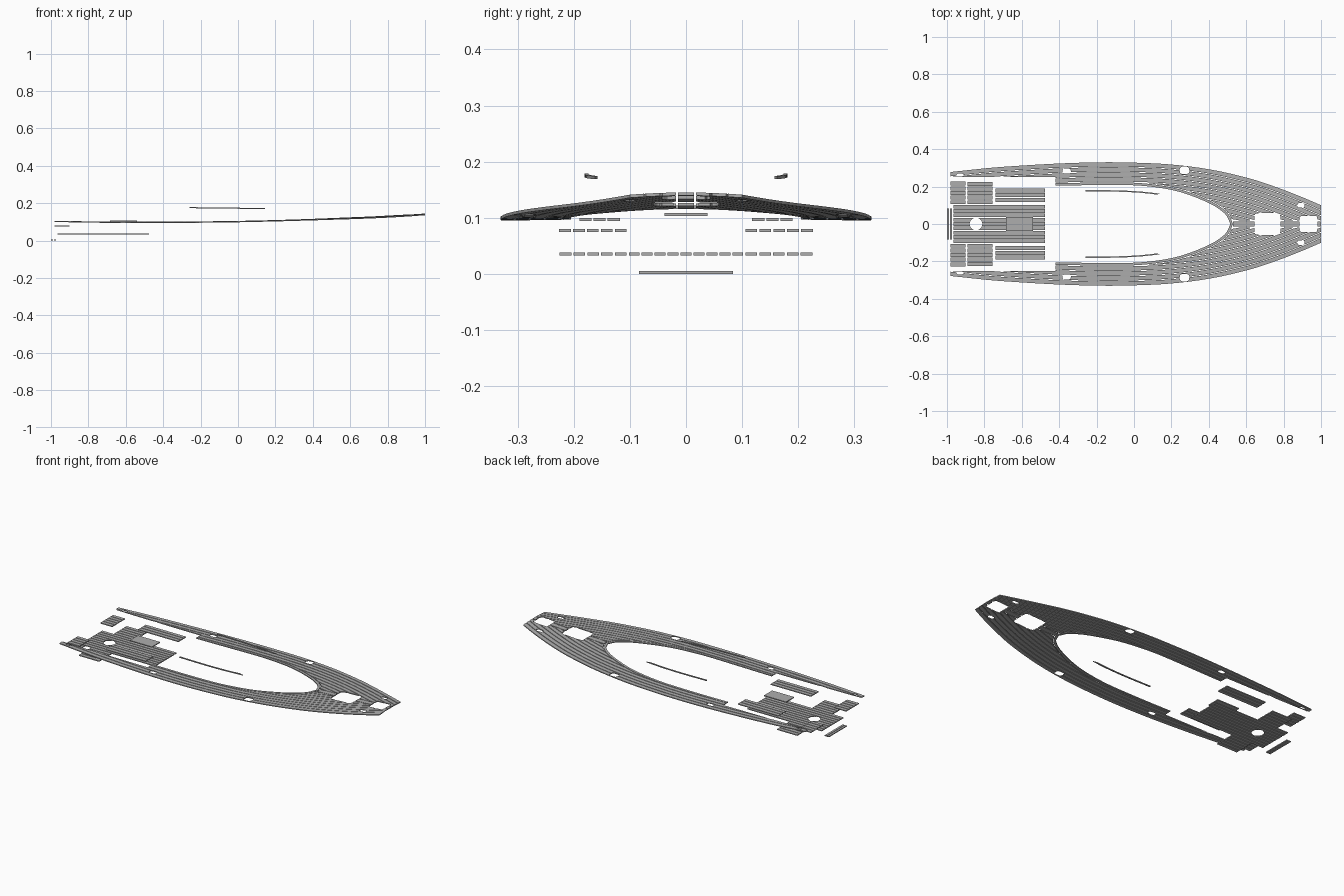
import bpy, bmesh, math
from mathutils import Vector

if "Cube" in bpy.data.objects:
    bpy.data.objects.remove(bpy.data.objects["Cube"], do_unlink=True)

THICK, PITCH, GAP = 0.0055, 0.0265, 0.0038

grey = bpy.data.materials.new("weathered grey planking")
grey.use_nodes = True
grey.diffuse_color = (0.42, 0.42, 0.42, 1)
grey.node_tree.nodes["Principled BSDF"].inputs["Base Color"].default_value = grey.diffuse_color


def finish(bm, name):
    bmesh.ops.recalc_face_normals(bm, faces=bm.faces)
    mesh = bpy.data.meshes.new(name)
    bm.to_mesh(mesh)
    bm.free()
    mesh.materials.append(grey)
    obj = bpy.data.objects.new(name, mesh)
    bpy.context.collection.objects.link(obj)
    return obj


def smooth(points, steps=5):
    """Catmull-Rom curve through plan points."""
    p = [Vector(q) for q in points]
    p = [2 * p[0] - p[1]] + p + [2 * p[-1] - p[-2]]
    out = []
    for a, b, c, d in zip(p, p[1:], p[2:], p[3:]):
        for i in range(steps):
            t = i / steps
            out.append(b + 0.5 * t * (c - a + t * (2 * a - 5 * b + 4 * c - d + t * (3 * (b - c) + d - a))))
    return out + [p[-2]]


def sheer(x, y):
    """Top height of the deck, with a crown that grows towards the bow."""
    rise = (0.0213 if x > -0.4 else 0.011) * (x + 0.4) ** 2
    return 0.1035 + rise - (0.03 + 0.37 * max(x, 0) ** 4) * y * y


def ribbon(bm, side_a, side_b, height=sheer):
    """Solid plank between two plan curves."""
    rings = []
    for a, b in zip(side_a, side_b):
        za, zb = height(*a), height(*b)
        corners = ((a, za), (b, zb), (b, zb - THICK), (a, za - THICK))
        rings.append([bm.verts.new((p[0], p[1], z)) for p, z in corners])
    for r, s in zip(rings, rings[1:]):
        for i in range(4):
            j = (i + 1) % 4
            bm.faces.new((r[i], r[j], s[j], s[i]))
    bm.faces.new(rings[0])
    bm.faces.new(rings[-1])


def mirrored_ribbon(bm, a, b, height=sheer):
    for s in (1, -1):
        ribbon(bm, [(p[0], s * p[1]) for p in a], [(p[0], s * p[1]) for p in b], height)


def prism(bm, outline, z0=-0.1, z1=0.3):
    low = [bm.verts.new((p[0], p[1], z0)) for p in outline]
    high = [bm.verts.new((p[0], p[1], z1)) for p in outline]
    bm.faces.new(low)
    bm.faces.new(high)
    for i in range(len(low)):
        j = (i + 1) % len(low)
        bm.faces.new((low[i], low[j], high[j], high[i]))


def rounded(x, y, rx, ry, power=0.35, n=24):
    """Rounded rectangle, or an ellipse when power is 1."""
    pts = []
    for i in range(n):
        t = math.tau * (i + 0.5) / n
        c, s = math.cos(t), math.sin(t)
        pts.append((x + rx * math.copysign(abs(c) ** power, c),
                    y + ry * math.copysign(abs(s) ** power, s)))
    return pts


def cut(obj, cutter):
    mod = obj.modifiers.new("openings", "BOOLEAN")
    mod.object, mod.operation, mod.solver = cutter, "DIFFERENCE", "EXACT"
    bpy.context.view_layer.update()
    result = bpy.data.meshes.new_from_object(obj.evaluated_get(bpy.context.evaluated_depsgraph_get()))
    obj.modifiers.clear()
    obj.data = result
    bpy.data.objects.remove(cutter, do_unlink=True)


# Plan curves of the hull edge and the cabin opening
hull = smooth([(-.98, .278), (-.77, .3), (-.59, .313), (-.39, .324), (-.18, .33), (0, .328), (.2, .318),
               (.41, .291), (.62, .243), (.78, .19), (.91, .139), (1, .1)], 4)
cabin = smooth([(-.42, .205), (-.2, .208), (0, .207), (.14, .193), (.25, .17), (.35, .134),
                (.43, .096), (.49, .05), (.515, 0)])


def tangent(curve, i):
    return (curve[min(i + 1, len(curve) - 1)] - curve[max(i - 1, 0)]).normalized()


def outward(curve, d):
    out = []
    for i, p in enumerate(curve):
        t = tangent(curve, i)
        n = Vector((-t.y, t.x))
        if i == len(curve) - 1:
            n = Vector((1, 0))
        out.append(p + n * d)
    return out


def hull_offset(d):
    out = []
    for i, p in enumerate(hull):
        t = tangent(hull, i)
        out.append(Vector((p.x, max(p.y - d / t.x, 0.0175))))
    return out


# Curved deck planks, following the hull edge
bm = bmesh.new()
for k in range(13):
    outer, inner = hull_offset(k * PITCH), hull_offset((k + 1) * PITCH - GAP)
    run = [(a, b) for a, b in zip(outer, inner) if a.y - b.y > 0.002]
    if len(run) > 1:
        mirrored_ribbon(bm, [r[0] for r in run], [r[1] for r in run])

# Straight king plank on the centre line
xs = [0.53 + 0.047 * i for i in range(11)]
ribbon(bm, [(x, 0.0145) for x in xs], [(x, -0.0145) for x in xs])
deck = finish(bm, "deck_planks")

# Cabin and cockpit opening, hatches and fittings cut out of the deck
bm = bmesh.new()
half = [(-1.1, .252), (-.42, .252)] + [tuple(p) for p in outward(cabin, 0.017)]
prism(bm, half + [(x, -y) for x, y in reversed(half[:-1])])
prism(bm, rounded(.713, 0, .07, .058, .25))
prism(bm, rounded(.933, 0, .047, .043, .2))
for s in (1, -1):
    prism(bm, rounded(.27, s * .287, .025, .02, .6))
    prism(bm, rounded(-.36, s * .283, .022, .014, .6))
    prism(bm, rounded(.893, s * .1, .02, .012, .6))
    prism(bm, rounded(-.93, s * .262, .018, .008, .6))
cut(deck, finish(bm, "deck_cutter"))

# Margin plank around the cabin opening
bm = bmesh.new()
mirrored_ribbon(bm, cabin, outward(cabin, 0.0135))
finish(bm, "cabin_margin")


def plank_set(name, x0, x1, y0, y1, z, count, mirror=False):
    """Row of straight planks running fore and aft."""
    bm = bmesh.new()
    pitch = (y1 - y0 + GAP) / count
    for k in range(count):
        a = y0 + k * pitch
        b = a + pitch - GAP
        sides = [(x0, a), (x1, a)], [(x0, b), (x1, b)]
        (mirrored_ribbon if mirror else ribbon)(bm, *sides, lambda x, y: z)
    return finish(bm, name)


# Cockpit sole with a round opening
sole = plank_set("cockpit_sole", -.965, -.475, -.102, .102, .0385, 9)
bm = bmesh.new()
prism(bm, rounded(-.845, 0, .034, .034, 1))
cut(sole, finish(bm, "sole_cutter"))

# Side floors, seats and the table
plank_set("side_floors", -.89, -.757, .106, .225, .0385, 5, True)
plank_set("stern_seats", -.98, -.902, .106, .226, .08, 5, True)
plank_set("side_seats", -.74, -.475, .118, .19, .1, 3, True)
plank_set("cockpit_table", -.685, -.54, -.038, .038, .109, 1)

# Stern step of two planks laid across
bm = bmesh.new()
for x0, x1 in ((-1, -.988), (-.985, -.972)):
    ribbon(bm, [(x0, -.084), (x0, .084)], [(x1, -.084), (x1, .084)], lambda x, y: THICK)
finish(bm, "stern_step")

# Slim strips along the cabin roof
strip = smooth([(-.26, .181), (-.1, .18), (.03, .174), (.145, .162)])
bm = bmesh.new()
mirrored_ribbon(bm, strip, outward(strip, -0.007), lambda x, y: .176 - .012 * x)
finish(bm, "roof_strips")
